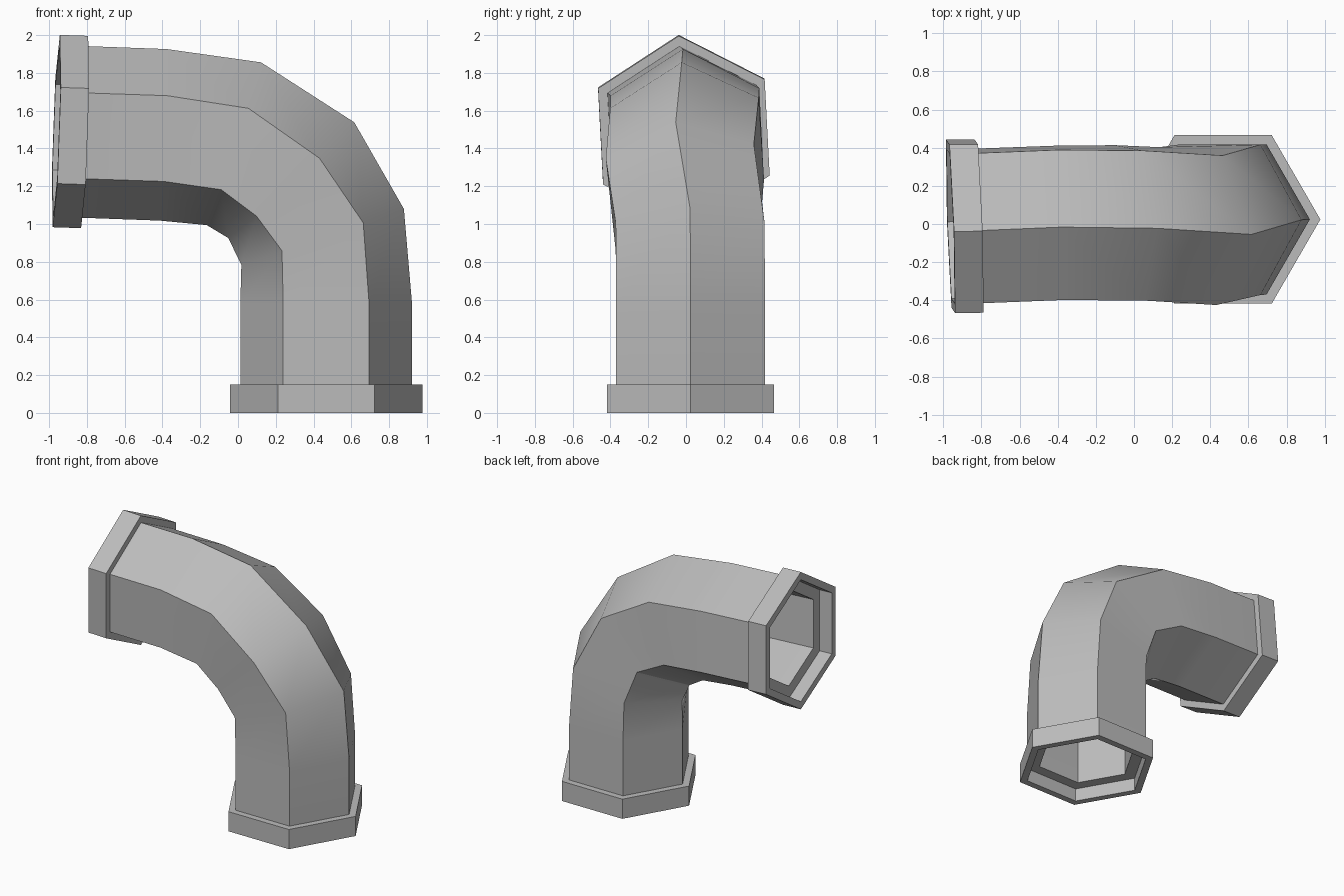
import bpy, bmesh, math
from mathutils import Vector

if "Cube" in bpy.data.objects:
    bpy.data.objects.remove(bpy.data.objects["Cube"], do_unlink=True)

SIDES = 6
PIPE_R, BORE_R = 0.455, 0.36
COLLAR_R, SOCKET_R = 0.51, 0.453

grey = bpy.data.materials.new("pipe grey")
grey.use_nodes = True
colour = (0.5, 0.5, 0.5, 1)
grey.diffuse_color = colour
grey.node_tree.nodes["Principled BSDF"].inputs["Base Color"].default_value = colour


def ring(station, radius):
    """Hexagon at a station: centre, bend angle, roll (degrees) and sideways skew."""
    x, y, z, bend, roll, skew = station
    a, r = math.radians(bend), math.radians(roll)
    out = Vector((math.cos(a), 0, math.sin(a)))
    along = Vector((-math.sin(a), 0, math.cos(a)))
    side = (Vector((0, 1, 0)) + along * skew).normalized()
    u = out * math.cos(r) - side * math.sin(r)
    v = side * math.cos(r) + out * math.sin(r)
    angles = [math.tau * k / SIDES for k in range(SIDES)]
    return [Vector((x, y, z)) + radius * (u * math.cos(t) + v * math.sin(t)) for t in angles]


def shell(name, stations, outer, inner):
    """Hollow tube: outer skin forward, inner skin back, joined by end rims."""
    loops = [ring(s, outer) for s in stations] + [ring(s, inner) for s in reversed(stations)]
    bm = bmesh.new()
    rows = [[bm.verts.new(p) for p in loop] for loop in loops]
    for i, row in enumerate(rows):
        nxt = rows[(i + 1) % len(rows)]
        for k in range(SIDES):
            j = (k + 1) % SIDES
            bm.faces.new((row[k], row[j], nxt[j], nxt[k]))
    bmesh.ops.recalc_face_normals(bm, faces=bm.faces)
    mesh = bpy.data.meshes.new(name)
    bm.to_mesh(mesh)
    bm.free()
    mesh.materials.append(grey)
    obj = bpy.data.objects.new(name, mesh)
    bpy.context.collection.objects.link(obj)
    bpy.ops.object.select_all(action="DESELECT")
    obj.select_set(True)
    bpy.context.view_layer.objects.active = obj
    bpy.ops.object.shade_smooth_by_angle(angle=math.radians(30))


# Bent pipe, recessed inside both collars
shell("elbow_pipe", [
    (0.467, 0.024, 0.10, 0, 0, 0),
    (0.467, 0.024, 0.57, 0, 0, 0),
    (0.448, 0.022, 0.932, 19, 0, 0),
    (0.282, -0.011, 1.232, 42.8, 5.5, 0.04),
    (-0.022, 0.006, 1.425, 71.7, 3.6, 0.035),
    (-0.395, 0.006, 1.472, 88, 2.8, 0.03),
    (-0.86, -0.012, 1.489, 88, 3, 0.035),
], PIPE_R, BORE_R)

# Collar at the foot
shell("base_collar", [
    (0.467, 0.024, 0, 0, 0, 0),
    (0.467, 0.024, 0.15, 0, 0, 0),
], COLLAR_R, SOCKET_R)

# Collar at the open mouth
shell("mouth_collar", [
    (-0.812, -0.011, 1.487, 88, 3, 0.035),
    (-0.962, -0.012, 1.492, 88, 3, 0.035),
], COLLAR_R, SOCKET_R)
